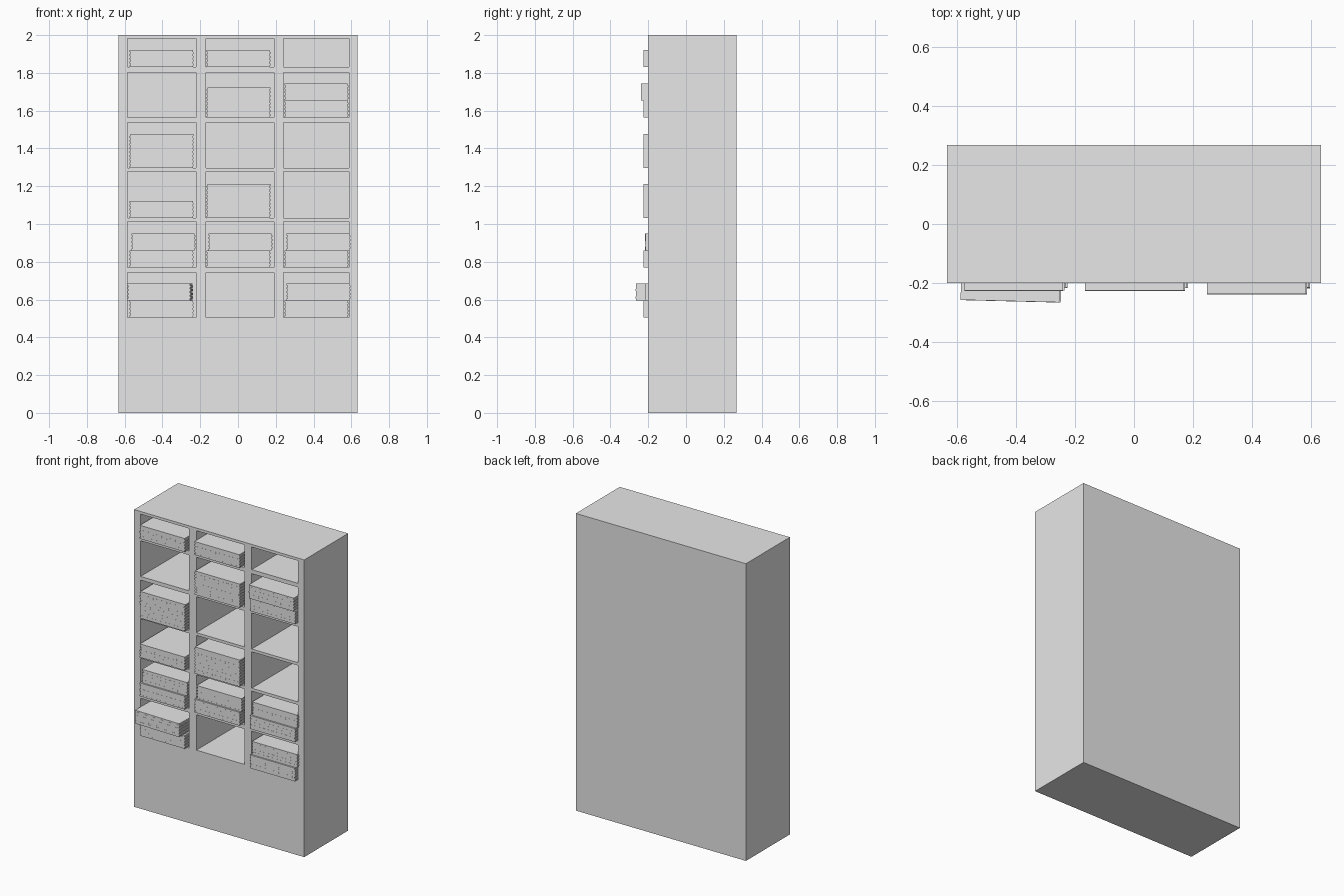
import bpy, bmesh, random
from math import sin, cos
from mathutils import Matrix, Vector

random.seed(4)
cube = bpy.data.objects.get("Cube")
if cube:
    bpy.data.objects.remove(cube, do_unlink=True)

# One plain grey for everything
grey = bpy.data.materials.new("plain grey")
grey.use_nodes = True
GREY = (0.8, 0.8, 0.8, 1)
grey.diffuse_color = GREY
grey.node_tree.nodes["Principled BSDF"].inputs["Base Color"].default_value = GREY


def finish(name, bm):
    bmesh.ops.recalc_face_normals(bm, faces=bm.faces)
    mesh = bpy.data.meshes.new(name)
    bm.to_mesh(mesh)
    bm.free()
    mesh.materials.append(grey)
    obj = bpy.data.objects.new(name, mesh)
    bpy.context.collection.objects.link(obj)
    return obj


# Cabinet dimensions
HALF_W, FRONT, BACK, INNER, HEIGHT = 0.633, -0.2, 0.267, 0.247, 2.0
columns = [(-0.585, -0.223), (-0.17, 0.19), (0.242, 0.588)]
rows = [(1.83, 1.982), (1.563, 1.803), (1.296, 1.538),
        (1.032, 1.277), (0.77, 1.012), (0.505, 0.743)]
xs = [-HALF_W] + [x for c in columns for x in c] + [HALF_W]
zs = [0] + [z for r in reversed(rows) for z in r] + [HEIGHT]


def ring(x0, x1, z0, z1, y):
    return [Vector(p) for p in ((x0, y, z0), (x1, y, z0), (x1, y, z1), (x0, y, z1))]


def quad(bm, points):
    return bm.faces.new([bm.verts.new(p) for p in points])


def tunnel(bm, front, back):
    """Four walls between two rings, closed by the back ring."""
    for i in range(4):
        j = (i + 1) % 4
        quad(bm, (front[i], front[j], back[j], back[i]))
    quad(bm, back)


# Cabinet: front grid with recessed pigeonholes inside an outer shell
bm = bmesh.new()
for i in range(len(xs) - 1):
    for k in range(len(zs) - 1):
        cell = (xs[i], xs[i + 1], zs[k], zs[k + 1])
        if i % 2 and k % 2:
            tunnel(bm, ring(*cell, FRONT), ring(*cell, INNER))
        else:
            quad(bm, ring(*cell, FRONT))
shell = (-HALF_W, HALF_W, 0, HEIGHT)
tunnel(bm, ring(*shell, FRONT), ring(*shell, BACK))
bmesh.ops.remove_doubles(bm, verts=bm.verts, dist=0.0001)
finish("pigeonhole_cabinet", bm)

# Paper stacks: thin layers with slightly uneven edges
SHEET_W, SHEET_D, LAYER = 0.334, 0.44, 0.01


def paper_stack(name, x, front, bottom, height, turn=0.0):
    bm = bmesh.new()
    count = round(height / LAYER)
    step = height / count
    for n in range(count):
        shift = 0.0025 * (1 if n % 2 else -1)
        centre = Vector((x + shift, front + SHEET_D / 2 + random.uniform(0, 0.001),
                         bottom + (n + 0.5) * step))
        place = Matrix.Translation(centre) @ Matrix.Rotation(turn, 4, "Z")
        size = Matrix.Diagonal((SHEET_W, SHEET_D, step, 1))
        bmesh.ops.create_cube(bm, size=1, matrix=place @ size)
    finish(name, bm)


# Lower stacks: (row, column) -> height
REAM = 0.09
lower = {(0, 0): REAM, (0, 1): REAM, (1, 1): 0.16, (1, 2): REAM,
         (2, 0): 2 * REAM, (3, 0): REAM, (3, 1): 2 * REAM,
         (4, 0): REAM, (4, 1): REAM, (4, 2): REAM, (5, 0): REAM, (5, 2): REAM}
# Upper stacks: (row, column) -> sideways shift, front position, turn
upper = {(1, 2): (0, -0.238, 0), (5, 0): (-0.008, -0.262, -0.025),
         (4, 0): (0.01, -0.216, 0), (4, 1): (0.01, -0.216, 0),
         (4, 2): (0.01, -0.216, 0), (5, 2): (0.01, -0.218, 0)}
stack_x = (-0.404, 0.003, 0.416)

for (r, c), height in lower.items():
    label = f"row_{r + 1}_column_{c + 1}"
    paper_stack("paper_stack_" + label, stack_x[c], -0.226, rows[r][0], height)
    if (r, c) in upper:
        shift, front, turn = upper[r, c]
        paper_stack("upper_paper_stack_" + label, stack_x[c] + shift, front,
                    rows[r][0] + height, REAM, turn)
